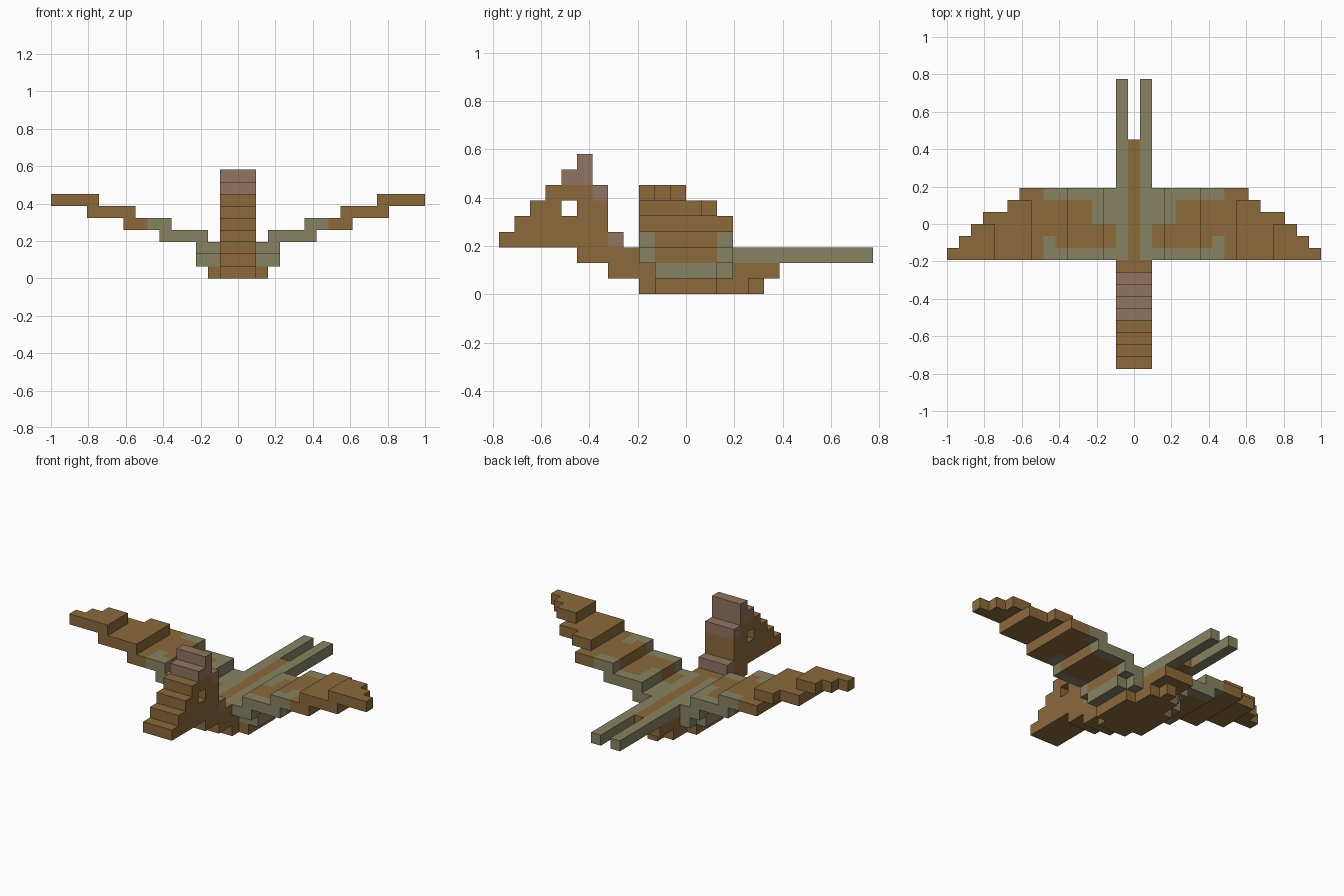
import bpy, bmesh
from mathutils import Vector

if "Cube" in bpy.data.objects:
    bpy.data.objects.remove(bpy.data.objects["Cube"], do_unlink=True)

U = 2 / 31  # one block


def material(name, rgb):
    m = bpy.data.materials.new(name)
    m.use_nodes = True
    m.diffuse_color = (*rgb, 1)
    m.node_tree.nodes["Principled BSDF"].inputs["Base Color"].default_value = (*rgb, 1)
    return m


MATS = [material("earth_brown", (0.262, 0.144, 0.044)),
        material("olive_green", (0.242, 0.226, 0.122)),
        material("dusty_mauve", (0.287, 0.178, 0.119))]
BROWN, GREEN, MAUVE = range(3)


def blocks(*boxes):
    """Unit blocks in boxes (x0, x1, y0, y1, z0, z1); x is the block centre column, inclusive."""
    return {(x, y, z) for x0, x1, y0, y1, z0, z1 in boxes
            for x in range(x0, x1 + 1) for y in range(y0, y1) for z in range(z0, z1)}


def layer(half, y0, y1, z):
    return (-half, half, y0, y1, z, z + 1)


def mirrored(cells):
    return {(-x, y, z) for x, y, z in cells}


# Head: stepped beak and brow, with an eye hole passing straight through
head = blocks(layer(1, -12, -5, 3), layer(1, -11, -5, 4), layer(1, -10, -5, 5),
              layer(1, -9, -6, 6)) - blocks(layer(1, -8, -7, 5))
# Crest along the top and back of the head
crest = blocks(layer(1, -8, -6, 7), layer(1, -7, -6, 8), layer(1, -6, -5, 6),
               layer(1, -5, -4, 3))
# Body: neck, torso, stepped belly and short tail
body = blocks(layer(1, -7, 3, 2), layer(0, 3, 7, 2),
              layer(1, -5, 6, 1), layer(2, -2, 3, 1),
              layer(2, -2, 2, 0), layer(1, -3, 4, 0), layer(0, 4, 5, 0))
# Wing: rising overlapping plates with a stepped trailing edge
wing = blocks((2, 3, -2, 2, 1, 2), (2, 3, -3, 3, 2, 3),
              (3, 6, -3, 3, 3, 4), (6, 9, -3, 3, 4, 5),
              (9, 10, -3, 2, 5, 6), (11, 12, -3, 1, 5, 6),
              (12, 13, -3, 0, 6, 7), (14, 14, -3, -1, 6, 7), (15, 15, -3, -2, 6, 7)) - body
# Long tail streamer
streamer = blocks((1, 1, 3, 12, 2, 3))


def camouflage(cell):
    """Green patches near the body, brown elsewhere."""
    x, y, z = abs(cell[0]), cell[1], cell[2]
    if z == 0 or x > 7 or y < -3 or x == 0:
        return BROWN
    if z == 1:
        return GREEN if x >= 2 else BROWN
    if y in (-3, 2) or (x == 7 and y == -2) or x == 1:
        return GREEN
    if 0 <= y < 2 and (x <= 2 or (x == 3 and z == 3)):
        return GREEN
    return BROWN


parts = [("head", head, lambda c: BROWN), ("head_crest", crest, lambda c: MAUVE),
         ("body", body, camouflage),
         ("wing_left", wing, camouflage), ("wing_right", mirrored(wing), camouflage),
         ("tail_streamer_left", streamer, lambda c: GREEN),
         ("tail_streamer_right", mirrored(streamer), lambda c: GREEN)]
solid = set().union(*(p[1] for p in parts))


def build(name, cells, colour):
    """Skin the blocks of one part, leaving out faces buried inside the model."""
    bm = bmesh.new()
    for c in sorted(cells):
        centre = Vector((c[0], c[1] + 0.5, c[2] + 0.5))
        for axis in range(3):
            for sign in (-1, 1):
                n = [0, 0, 0]
                n[axis] = sign
                if tuple(a + b for a, b in zip(c, n)) in solid:
                    continue
                a, b = Vector((0, 0, 0)), Vector((0, 0, 0))
                a[(axis + 1) % 3] = 0.5
                b[(axis + 2) % 3] = 0.5 * sign
                mid = centre + Vector(n) * 0.5
                corners = (mid - a - b, mid + a - b, mid + a + b, mid - a + b)
                f = bm.faces.new([bm.verts.new(p * U) for p in corners])
                f.material_index = colour(c)
    bmesh.ops.remove_doubles(bm, verts=bm.verts, dist=1e-4)
    mesh = bpy.data.meshes.new(name)
    for m in MATS:
        mesh.materials.append(m)
    bm.to_mesh(mesh)
    bm.free()
    bpy.context.scene.collection.objects.link(bpy.data.objects.new(name, mesh))


for part in parts:
    build(*part)
